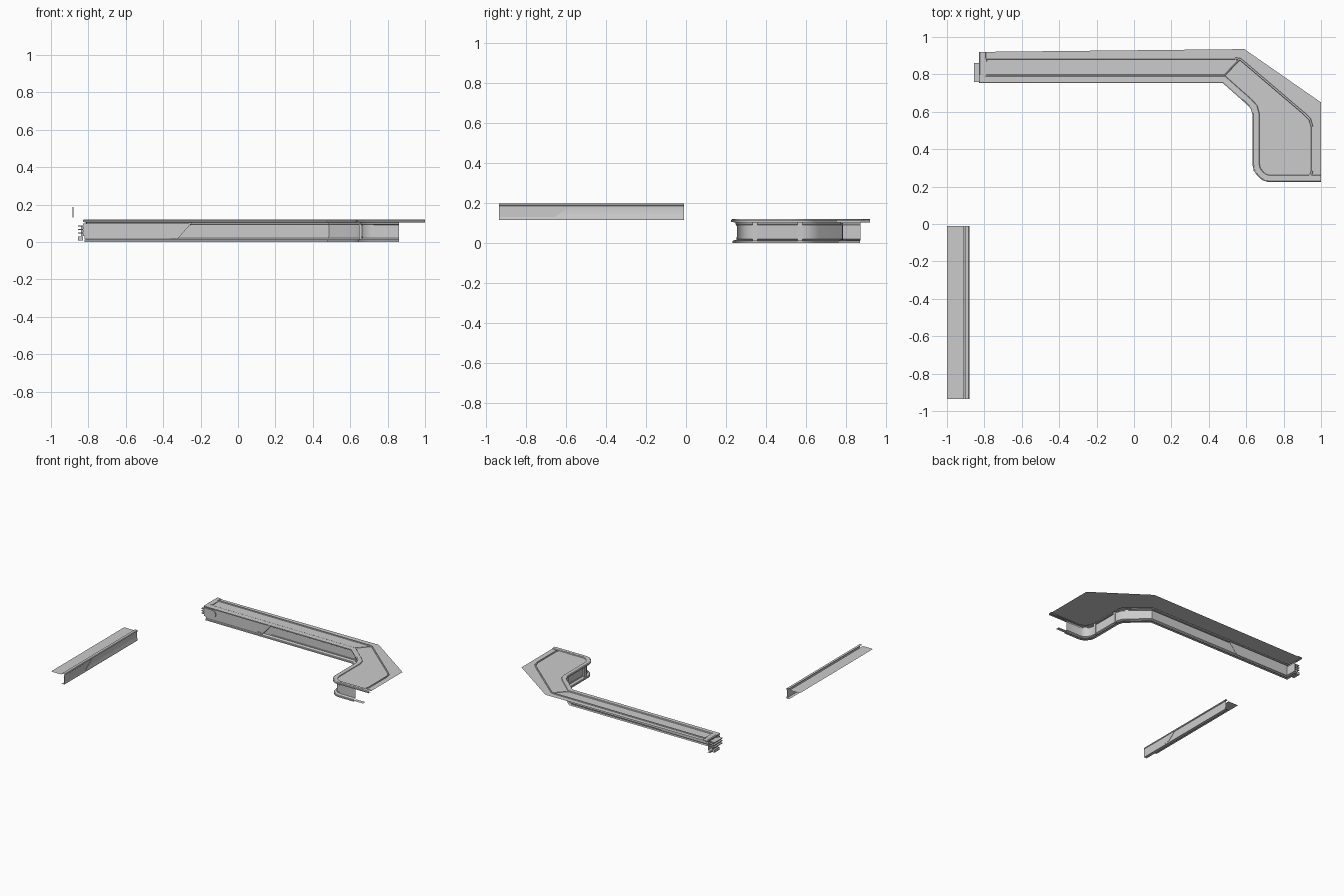
import bpy, bmesh, math
from mathutils import Vector

if "Cube" in bpy.data.objects:
    bpy.data.objects.remove(bpy.data.objects["Cube"])


def make(name, verts, faces):
    me = bpy.data.meshes.new(name)
    me.from_pydata(verts, [], faces)
    ob = bpy.data.objects.new(name, me)
    bpy.context.collection.objects.link(ob)
    return ob


def smooth(ob):
    bpy.context.view_layer.objects.active = ob
    ob.select_set(True)
    bpy.ops.object.shade_smooth_by_angle(angle=math.radians(35))
    ob.select_set(False)


def offset(path, d):
    """Shift a 2D polyline to its left by d with mitred corners."""
    p = [Vector(q) for q in path]
    out = []
    for i, q in enumerate(p):
        dirs = []
        if i > 0:
            dirs.append((q - p[i - 1]).normalized())
        if i < len(p) - 1:
            dirs.append((p[i + 1] - q).normalized())
        ns = [Vector((-t.y, t.x)) for t in dirs]
        m = sum(ns, Vector((0, 0))).normalized()
        out.append(q + m * (d / m.dot(ns[0])))
    return out


def sweep(name, path, profile, closed=False):
    """Sweep (inward offset, z) profile points along a plan path."""
    n, verts, faces = len(path), [], []
    for d, z in profile:
        verts += [(q.x, q.y, z) for q in offset(path, d)]
    k = len(profile)
    for j in range(k if closed else k - 1):
        a, b = j * n, ((j + 1) % k) * n
        for i in range(n - 1):
            faces.append((a + i, a + i + 1, b + i + 1, b + i))
    ob = make(name, verts, faces)
    smooth(ob)
    return ob


def box(name, x, y, z):
    v = [(a, b, c) for a in x for b in y for c in z]
    return make(name, v, [(0, 1, 3, 2), (4, 6, 7, 5), (0, 4, 5, 1),
                          (2, 3, 7, 6), (0, 2, 6, 4), (1, 5, 7, 3)])


def slab(name, outline, axis, a, b):
    """Extrude an outline of (u, z) points across axis y or x."""
    put = (lambda u, z, w: (u, w, z)) if axis == 'y' else (lambda u, z, w: (w, u, z))
    n = len(outline)
    v = [put(u, z, w) for w in (a, b) for u, z in outline]
    f = [tuple(range(n)), tuple(range(2 * n - 1, n - 1, -1))]
    f += [(i, (i + 1) % n, n + (i + 1) % n, n + i) for i in range(n)]
    return make(name, v, f)


# Front outline of the counter: straight run, angled corner, rounded end
bend = [(.475, .753), (.60, .642), (.625, .615), (.633, .585), (.633, .32),
        (.64, .285), (.66, .257), (.685, .235), (.715, .225)]
front = [(-.83, .753)] + bend

# Worktop sheet, open at the back
inner = offset(front + [(1.0, .225)], .03)
top = [(q.x, q.y, .114) for q in inner] + [(1, .65, .114), (.59, .935, .114), (-.83, .92, .114)]
make("worktop", top, [tuple(range(len(top)))])

# Rounded lip around the worktop
sweep("worktop_lip", [(-.83, .92)] + front + [(1.0, .225)],
      [(.038, .114), (.035, .119), (.006, .12), (0, .116), (0, .107), (.016, .104), (.022, .104)])

# Narrow raised rim along the back of the worktop
sweep("worktop_rim", [(.72, .25), (.925, .25), (.945, .262), (.952, .285), (.952, .52),
                      (.94, .56), (.91, .59), (.57, .88), (.54, .885), (-.79, .885)],
      [(-.006, .114), (-.004, .12), (.004, .12), (.006, .114)])

# Shallow edge bead that borders the inset surface of the long run
sweep("inset_border", [(-.795, .885), (-.795, .79), (.485, .79), (.565, .875)],
      [(0, .114), (.002, .117), (.006, .117), (.008, .114)])

# Recessed wall and its end returns
sweep("counter_wall", [(-.835, .87)] + front + [(.86, .225)],
      [(.022, .105), (.022, .095), (.03, .09), (.03, .02), (.018, .014)])

# Base moulding along the floor
sweep("base_moulding", [(-.83, .87)] + front + [(.86, .225)],
      [(.026, .016), (.012, .014), (.008, .01), (.008, 0), (.03, 0)])
make("floor_strip", [(.86, .235, .006), (.94, .235, .006), (.94, .265, .006), (.86, .265, .006)],
     [(0, 1, 2, 3)])

# Flush front panel with its slanted end
slab("front_panel", [(-.82, .016), (-.33, .016), (-.31, .03), (-.25, .1), (-.82, .1)], 'y', .766, .785)
slab("panel_slant_trim", [(-.345, .016), (-.325, .016), (-.245, .104), (-.262, .104)], 'y', .761, .768)
box("panel_foot", (-.36, -.33), (.758, .768), (.016, .03))

# Fine lines framing the recessed wall
for i, z in enumerate((.026, .09)):
    sweep(f"wall_bead_{i}", [(-.25, .753)] + bend,
          [(.03, z - .003), (.026, z - .002), (.026, z + .002), (.03, z + .003)])

# Corner posts at the bend and the rounded end
for i, (x, y) in enumerate(((.648, .57), (.648, .345))):
    box(f"corner_post_{i}", (x, x + .02), (y - .012, y + .012), (.012, .105))

# Rounded bracket at the left end, built from stacked shelves
arc = [(-.765 + .035 * math.cos(math.radians(t)), .065 + .033 * math.sin(math.radians(t)))
       for t in range(-90, 91, 20)]
slab("end_plate", [(-.83, .098), (-.83, .032)] + arc, 'y', .758, .767)
box("end_bracket", (-.855, -.83), (.80, .86), (.008, .03))
for i, z in enumerate((.045, .064, .083)):
    box(f"bracket_shelf_{i}", (-.855, -.81), (.76, .86), (z, z + .006))
box("bracket_back", (-.84, -.832), (.80, .86), (.03, .085))
box("end_catch", (-.80, -.785), (.80, .87), (.114, .119))

# Separate side counter: flat top sheet and thin front wall
ys = (-.935, -.01)
make("side_top", [(-1, ys[0], .19), (-.91, ys[0], .19), (-.91, ys[1], .19), (-1, ys[1], .19)],
     [(0, 1, 2, 3)])
prof = [(.024, .199), (.004, .199), (0, .195), (0, .188), (.005, .185), (.005, .135),
        (.001, .128), (.001, .117), (.025, .117)]
sweep("side_wall", [(-.88, ys[0]), (-.88, ys[1])], prof)
slab("side_panel", [(-.935, .13), (-.66, .13), (-.59, .186), (-.935, .186)], 'x', -.8845, -.882)
slab("side_slant_trim", [(-.67, .13), (-.655, .13), (-.585, .186), (-.6, .186)], 'x', -.882, -.88)
